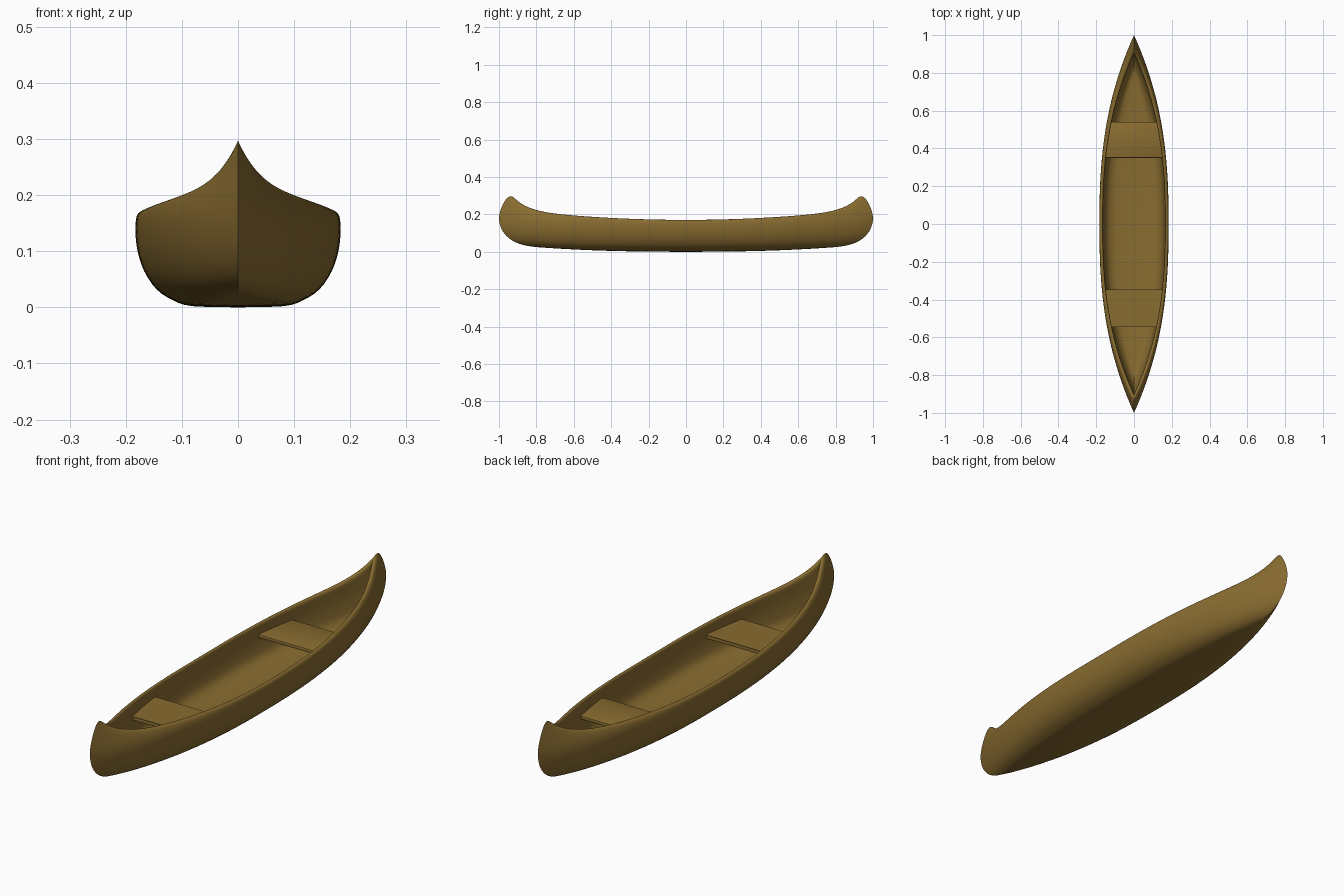
import bpy, bmesh, math

if "Cube" in bpy.data.objects:
    bpy.data.objects.remove(bpy.data.objects["Cube"])

mat = bpy.data.materials.new("olive_brown")
mat.diffuse_color = (0.25, 0.15, 0.03, 1)
mat.use_nodes = True
mat.node_tree.nodes["Principled BSDF"].inputs["Base Color"].default_value = mat.diffuse_color

# Cross-section rows from outer keel, over the gunwale, to the inner floor:
# (midship half-width, midship z, stem y, stem z)
ROWS = [
    (0.000, 0.000, 0.800, 0.025), (0.080, 0.002, 0.860, 0.034),
    (0.115, 0.012, 0.910, 0.050), (0.145, 0.032, 0.950, 0.075),
    (0.167, 0.064, 0.980, 0.110), (0.179, 0.100, 0.996, 0.150),
    (0.183, 0.135, 0.999, 0.190), (0.182, 0.155, 0.987, 0.235),
    (0.179, 0.166, 0.962, 0.282), (0.173, 0.170, 0.935, 0.297),
    (0.165, 0.167, 0.905, 0.272), (0.164, 0.140, 0.905, 0.230),
    (0.163, 0.110, 0.905, 0.180), (0.157, 0.075, 0.900, 0.140),
    (0.145, 0.045, 0.890, 0.100), (0.115, 0.025, 0.860, 0.060),
    (0.070, 0.018, 0.820, 0.045), (0.000, 0.016, 0.780, 0.040),
]
DEPTH, STEM_KEEL, STEM_TOP = 0.17, 0.025, 0.297


def smooth_rows(rows, steps=3):
    """Catmull-Rom interpolation between the section rows."""
    out = []
    for i in range(len(rows) - 1):
        p0, p1 = rows[max(i - 1, 0)], rows[i]
        p2, p3 = rows[i + 1], rows[min(i + 2, len(rows) - 1)]
        for k in range(steps):
            t = k / steps
            out.append(tuple(
                0.5 * (2 * b + (c - a) * t + (2 * a - 5 * b + 4 * c - d) * t * t
                       + (3 * b - a - 3 * c + d) * t ** 3)
                for a, b, c, d in zip(p0, p1, p2, p3)))
    return out + [rows[-1]]


def hull_point(row, s, side):
    """Point on a row at lengthwise position s in -1..1."""
    half, z_mid, y_end, z_end = row
    a = abs(s)
    keel = STEM_KEEL * a ** 2.4
    sheer = DEPTH + 0.057 * a ** 2 + 0.07 * a ** 12
    f_mid = z_mid / DEPTH
    f_end = (z_end - STEM_KEEL) / (STEM_TOP - STEM_KEEL)
    f = f_mid + (f_end - f_mid) * a ** 4
    x = side * half * (1 - a ** 2.5)
    return (x, s * y_end, max(0, keel + (sheer - keel) * f))


def finish(bm, name, angle):
    bmesh.ops.recalc_face_normals(bm, faces=bm.faces)
    mesh = bpy.data.meshes.new(name)
    bm.to_mesh(mesh)
    bm.free()
    obj = bpy.data.objects.new(name, mesh)
    bpy.context.collection.objects.link(obj)
    mesh.materials.append(mat)
    bpy.ops.object.select_all(action='DESELECT')
    obj.select_set(True)
    bpy.context.view_layer.objects.active = obj
    bpy.ops.object.shade_smooth_by_angle(angle=math.radians(angle))
    return obj


# Hull shell: both sides lofted between the stems, seams welded
rows = smooth_rows(ROWS)
N = 96
stations = [math.sin(math.pi * (i / N - 0.5)) for i in range(N + 1)]
bm = bmesh.new()
for side in (-1, 1):
    grid = [[bm.verts.new(hull_point(r, s, side)) for r in rows] for s in stations]
    for a, b in zip(grid, grid[1:]):
        for j in range(len(rows) - 1):
            bm.faces.new((a[j], a[j + 1], b[j + 1], b[j]))
bmesh.ops.remove_doubles(bm, verts=bm.verts, dist=0.00002)
bmesh.ops.dissolve_degenerate(bm, edges=bm.edges, dist=0.00001)
finish(bm, "hull", 50)

# Two bench seats, tapering toward the ends and set into the hull walls
for name, d in (("front_seat", -1), ("rear_seat", 1)):
    bm = bmesh.new()
    bmesh.ops.create_cube(bm, size=1)
    for v in bm.verts:
        outer = v.co.y > 0
        half = 0.129 if outer else 0.156
        v.co = (math.copysign(half, v.co.x), d * (0.54 if outer else 0.35),
                0.135 if v.co.z > 0 else 0.120)
    bmesh.ops.bevel(bm, geom=bm.edges[:], offset=0.004, segments=2,
                    affect='EDGES', profile=0.5)
    finish(bm, name, 40)
